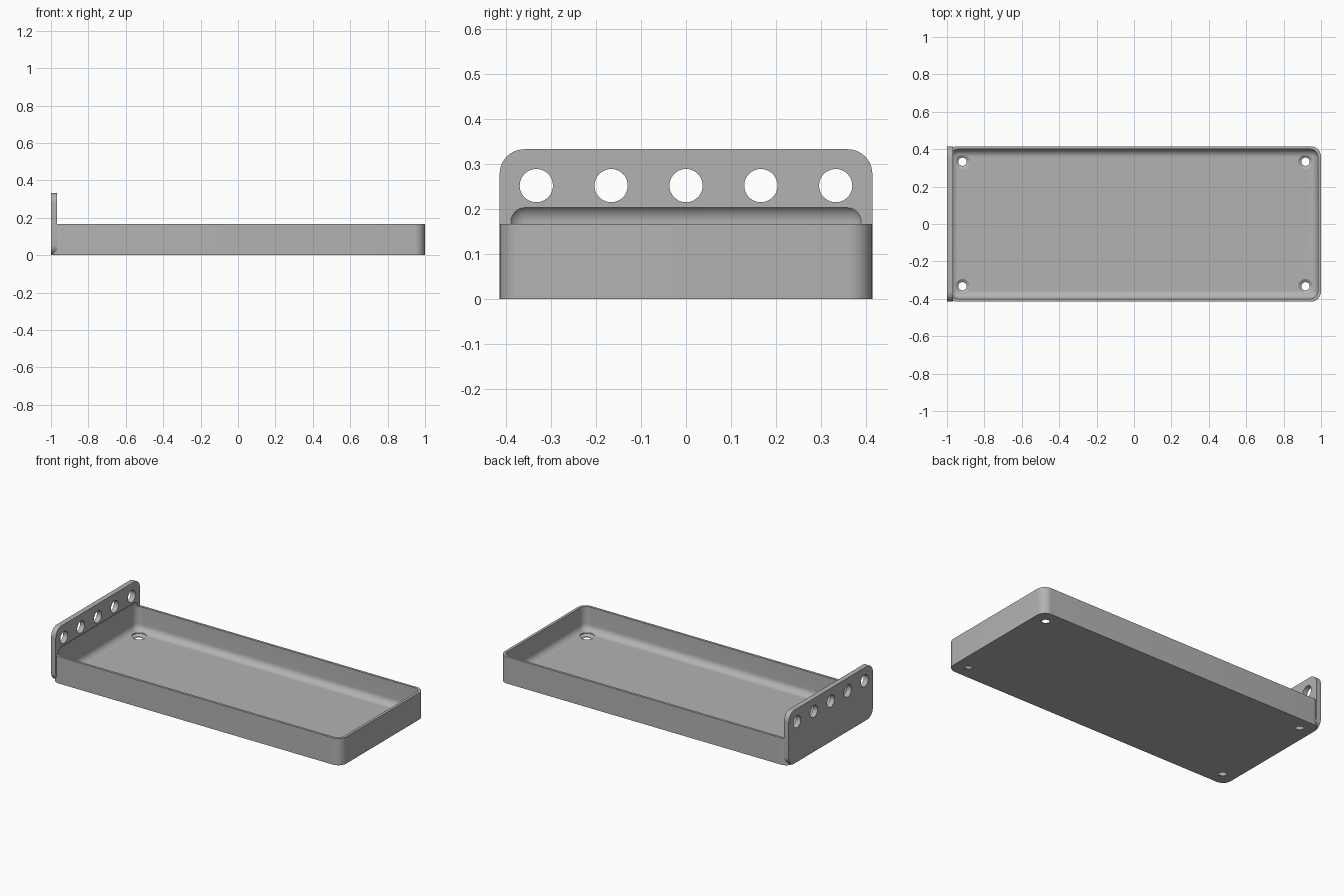
import bpy, math
from mathutils import Matrix

if "Cube" in bpy.data.objects:
    bpy.data.objects.remove(bpy.data.objects["Cube"], do_unlink=True)

HALF_Y, RIM_Z, PLATE_Z, PLATE_X = 0.415, 0.167, 0.333, -0.968
CORNER = 0.055

grey = bpy.data.materials.new("plain grey")
grey.use_nodes = True
colour = (0.45, 0.45, 0.45, 1)
grey.diffuse_color = colour
grey.node_tree.nodes["Principled BSDF"].inputs["Base Color"].default_value = colour


def activate(ob):
    bpy.ops.object.select_all(action='DESELECT')
    ob.select_set(True)
    bpy.context.view_layer.objects.active = ob


def box(name, low, high):
    """Box between two opposite corners."""
    bpy.ops.mesh.primitive_cube_add(size=1)
    ob = bpy.context.object
    ob.name = name
    size = [h - l for l, h in zip(low, high)]
    mid = [(h + l) / 2 for l, h in zip(low, high)]
    ob.data.transform(Matrix.Translation(mid) @ Matrix.Diagonal((*size, 1)))
    ob.data.materials.append(grey)
    return ob


def round_edges(ob, radius, axis=None):
    """Round all edges, or only those running along one axis."""
    weights = ob.data.attributes.new("bevel_weight_edge", 'FLOAT', 'EDGE')
    for edge in ob.data.edges:
        a, b = (ob.data.vertices[i].co for i in edge.vertices)
        along = axis is None or abs(a[axis] - b[axis]) > 0.01
        weights.data[edge.index].value = 1.0 if along else 0.0
    mod = ob.modifiers.new("round", 'BEVEL')
    mod.limit_method, mod.width, mod.segments = 'WEIGHT', radius, 10
    activate(ob)
    bpy.ops.object.modifier_apply(modifier=mod.name)
    return ob


def combine(ob, other, operation):
    """Apply a boolean and remove the helper."""
    mod = ob.modifiers.new("combine", 'BOOLEAN')
    mod.operation, mod.solver, mod.object = operation, 'EXACT', other
    activate(ob)
    bpy.ops.object.modifier_apply(modifier=mod.name)
    bpy.data.objects.remove(other, do_unlink=True)


def drill(ob, centre, r_low, r_high, depth, rotation=(0, 0, 0)):
    bpy.ops.mesh.primitive_cone_add(vertices=48, radius1=r_low, radius2=r_high,
                                    depth=depth, location=centre, rotation=rotation)
    cutter = bpy.context.object
    cutter.hide_render = True
    cutter.data.materials.append(grey)
    combine(ob, cutter, 'DIFFERENCE')


# Tray body with rounded upright corners, and the taller end plate
tray = round_edges(box("tray_with_end_plate", (-1, -HALF_Y, 0), (1, HALF_Y, RIM_Z)), CORNER, 2)
plate = round_edges(box("end_plate", (-1, -HALF_Y, 0), (PLATE_X, HALF_Y, PLATE_Z)), CORNER, 0)
combine(tray, plate, 'UNION')

# Hollow with filleted floor, biting slightly into the end plate
floor = 0.017
hollow = round_edges(box("hollow", (-0.983, -0.4, floor), (0.983, 0.4, 0.213)), 0.042)
combine(tray, hollow, 'DIFFERENCE')

# Countersunk screw holes in the floor
for x in (-0.917, 0.917):
    for y in (-0.333, 0.333):
        drill(tray, (x, y, 0.0), 0.022, 0.022, 0.1)
        drill(tray, (x, y, floor / 2 + 0.002), 0.022, 0.042, floor - 0.004)
        drill(tray, (x, y, floor + 0.018), 0.042, 0.042, 0.04)

# Row of holes through the end plate
for i in range(-2, 3):
    drill(tray, (-0.984, i / 6, 0.252), 0.037, 0.037, 0.1, (0, math.pi / 2, 0))

activate(tray)
bpy.ops.object.shade_smooth_by_angle(angle=math.radians(30))
